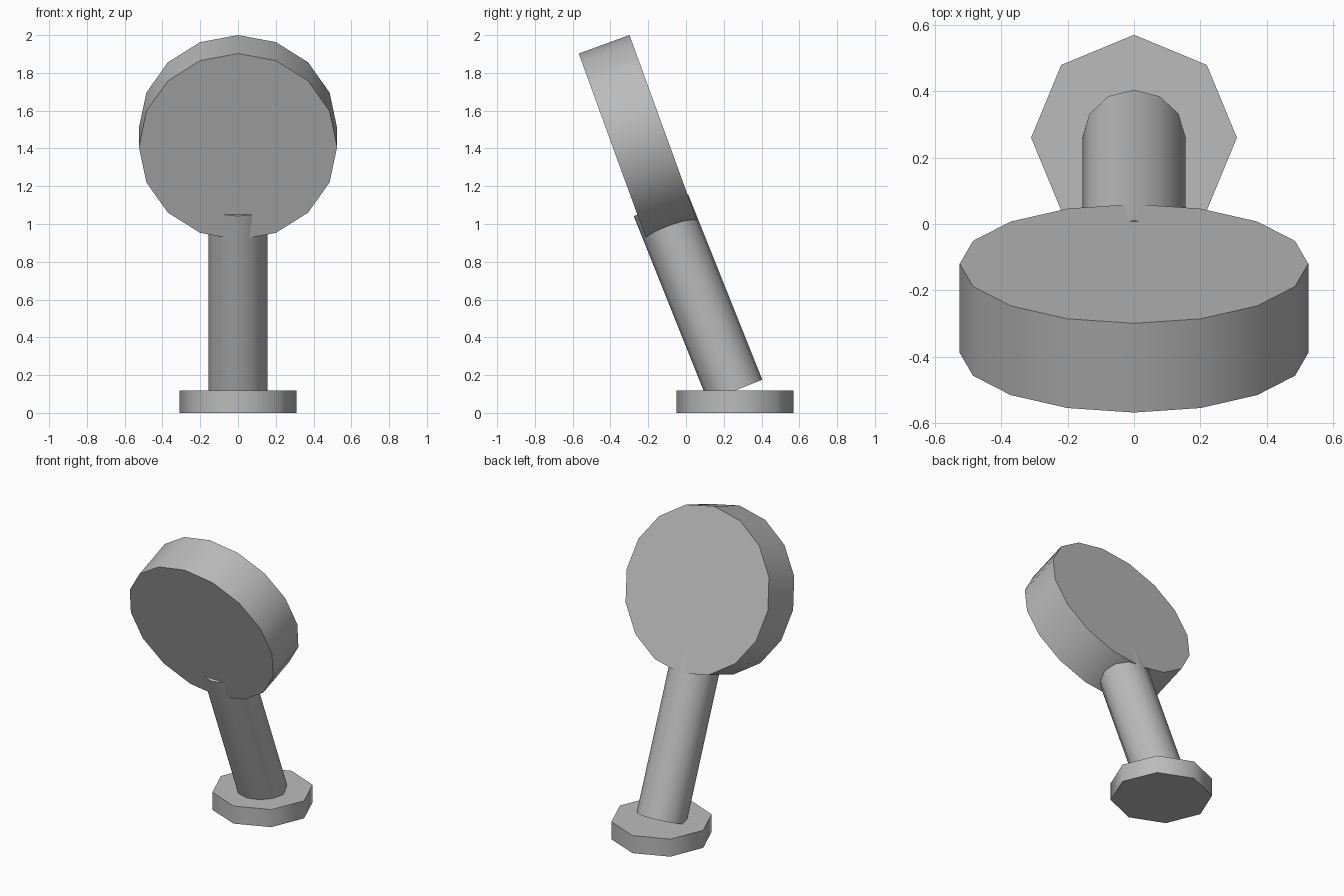
import bpy
from math import radians, cos, sin
from mathutils import Matrix

cube = bpy.data.objects.get("Cube")
if cube:
    bpy.data.objects.remove(cube, do_unlink=True)

grey = bpy.data.materials.new("plain_grey")
grey.use_nodes = True
colour = (0.5, 0.5, 0.5, 1)
grey.diffuse_color = colour
grey.node_tree.nodes["Principled BSDF"].inputs["Base Color"].default_value = colour


def drum(name, sides, radius, depth, centre, tilt=0):
    """Smooth-sided prism with sharp rims, tipped about x by tilt degrees."""
    bpy.ops.mesh.primitive_cylinder_add(
        vertices=sides, radius=radius, depth=depth, location=centre,
        rotation=(radians(tilt), 0, 0))
    obj = bpy.context.object
    obj.name = obj.data.name = name
    obj.data.materials.append(grey)
    bpy.ops.object.shade_smooth_by_angle(angle=radians(50))
    return obj


# Octagonal foot
foot_y, foot_height = 0.26, 0.118
drum("base", 8, 0.31, foot_height, (0, foot_y, foot_height / 2))

# Leaning post, starting at the middle of the foot's top
lean, length = 21.8, 1.057
drum("post", 12, 0.155, length,
     (0, foot_y - sin(radians(lean)) * length / 2,
      foot_height + cos(radians(lean)) * length / 2), lean)

# Round head facing forward and slightly down
drum("head", 16, 0.525, 0.286, (0, -0.254, 1.458), 90 + 20)
